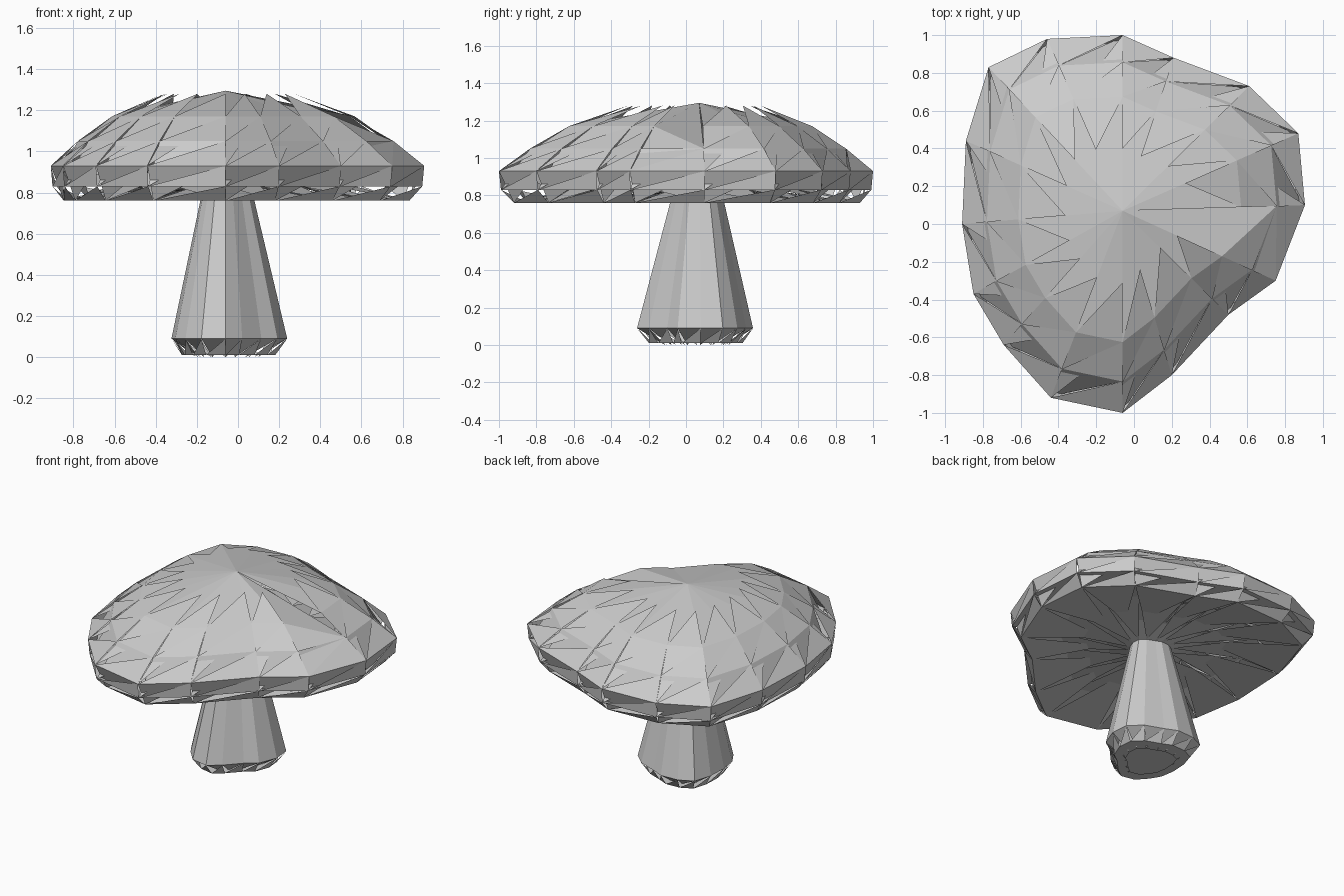
import bpy

if "Cube" in bpy.data.objects:
    bpy.data.objects.remove(bpy.data.objects["Cube"])

CX, CY = -0.06, 0.07
# Uneven outline of the cap at its widest; stem and foot are scaled copies of it
OUT = [(0.905, 0.10), (0.87, 0.48), (0.61, 0.73), (0.21, 0.88),
       (-0.06, 1.0), (-0.46, 0.98), (-0.77, 0.83), (-0.89, 0.44),
       (-0.91, 0.0), (-0.85, -0.37), (-0.69, -0.64), (-0.44, -0.92),
       (-0.06, -1.0), (0.20, -0.80), (0.50, -0.48), (0.75, -0.30)]
N = len(OUT)


def ring_verts(profile):
    """One scaled outline per (scale, height) pair."""
    return [(CX + s * (x - CX), CY + s * (y - CY), z)
            for s, z in profile for x, y in OUT]


def idx(j, i):
    return j * N + i % N


def make(name, profile, faces):
    me = bpy.data.meshes.new(name)
    me.from_pydata(ring_verts(profile), [], faces)
    me.update()
    ob = bpy.data.objects.new(name, me)
    bpy.context.collection.objects.link(ob)
    return ob


def tooth(j, i):
    """Raised triangle between ring j and ring j + 1."""
    return (idx(j + 1, i), idx(j + 1, i + 1), idx(j, i + 1))


def filler(j, i, last):
    """Triangle behind the teeth, its tip one ring further down."""
    return (idx(j, i), idx(min(j + 2, last), i), idx(j, i + 1))


# Cap: dome, rim and underside, down to the top of the stem
cap = [(0, 1.295), (0.355, 1.28), (0.65, 1.17), (0.845, 1.05), (1.0, 0.93),
       (0.99, 0.83), (0.925, 0.76), (0.65, 0.83), (0.32, 0.84), (0.135, 0.80)]
last = len(cap) - 1
faces = []
for i in range(N):
    seam = i == N - 1
    if not seam:
        faces.append((0, idx(2, i), idx(2, i + 1)))       # crown fan
    for j in range(1, last):
        if not (seam and j < 3):
            faces.append(tooth(j, i))
            if j >= 2:
                faces.append(filler(j, i, last))
# Stepped seam on the right side
e = N - 1
faces += [(0, idx(2, e), idx(3, 0)), (idx(2, e), idx(4, e), idx(3, 0))]
make("cap", cap, faces)

# Stem: plain tapered faces
make("stem", [(0.135, 0.80), (0.31, 0.09)],
     [(idx(0, i), idx(1, i), idx(1, i + 1), idx(0, i + 1)) for i in range(N)])

# Foot: toothed bevel and flat base
faces = [tuple(reversed(range(N, 2 * N)))]
for i in range(N):
    faces += [tooth(0, i), filler(0, i, 2)]
make("stem_foot", [(0.31, 0.09), (0.25, 0.01), (0.17, 0.0)], faces)
make("stem_base", [(0.17, 0.0)], [tuple(reversed(range(N)))])
